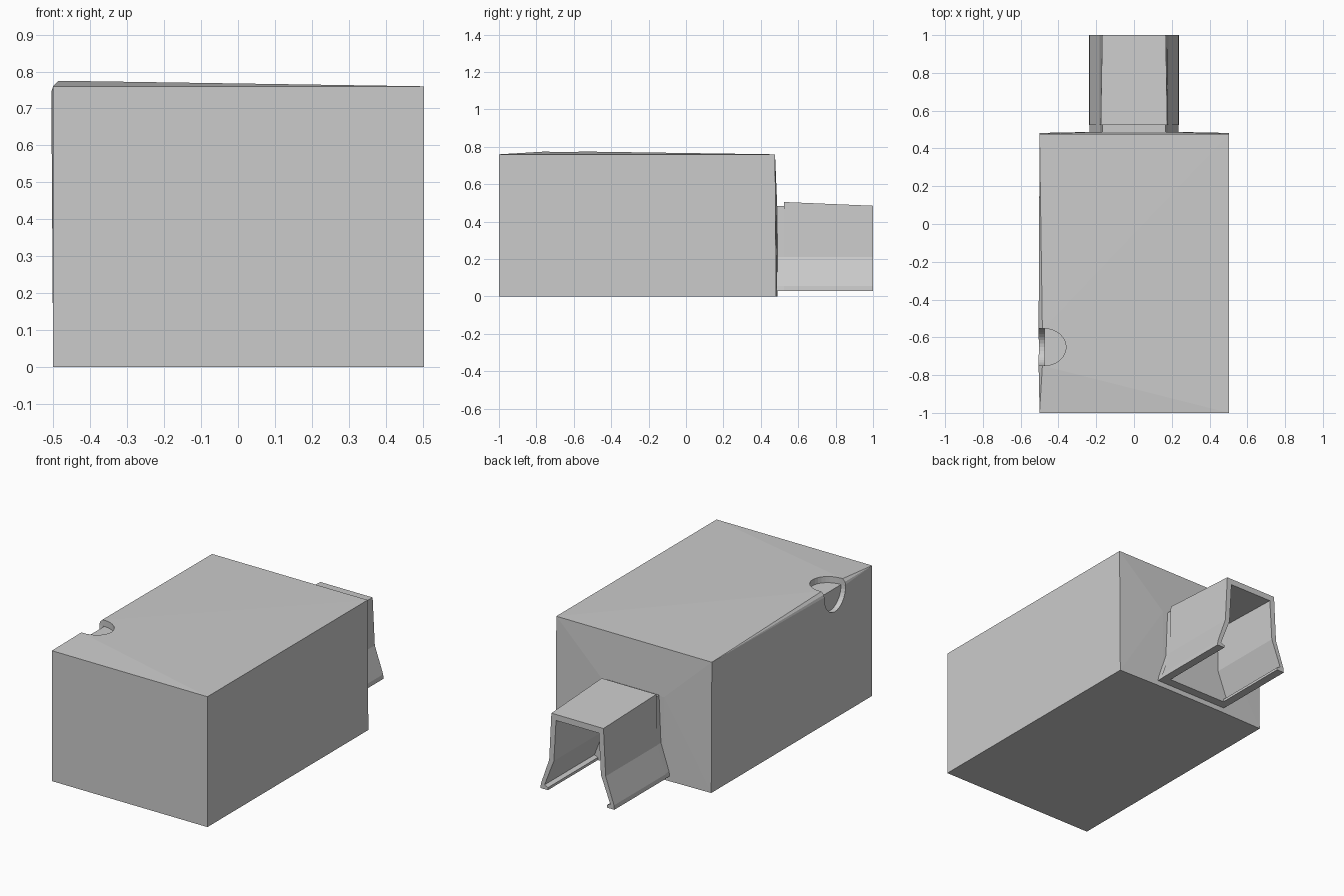
import bpy, bmesh
from math import sin, cos, pi

if "Cube" in bpy.data.objects:
    bpy.data.objects.remove(bpy.data.objects["Cube"])


def add_object(name, bm):
    bmesh.ops.recalc_face_normals(bm, faces=bm.faces[:])
    mesh = bpy.data.meshes.new(name)
    bm.to_mesh(mesh)
    bm.free()
    obj = bpy.data.objects.new(name, mesh)
    bpy.context.collection.objects.link(obj)
    return obj


def loft(name, start, end):
    """Closed prism between two matching outlines of 3D points."""
    bm = bmesh.new()
    a = [bm.verts.new(p) for p in start]
    b = [bm.verts.new(p) for p in end]
    n = len(a)
    bm.faces.new(a)
    bm.faces.new(b)
    for i in range(n):
        j = (i + 1) % n
        bm.faces.new((a[i], a[j], b[j], b[i]))
    return add_object(name, bm)


def mirrored(half):
    return half + [(-x, z) for x, z in reversed(half)]


def section(half, y, dz=0.0, dx=0.0):
    """Symmetric outline at y; points above mid height move by dx, dz."""
    pts = []
    for x, z in mirrored(half):
        high = z > 0.3
        side = 1 if x > 0 else -1
        pts.append((x + side * dx * high, y, z + dz * high))
    return pts


# Box body: slightly bulged at the notch edge and the back wall
bm = bmesh.new()
corners = [(x, y, z) for x in (-0.5, 0.503) for y, z in
           ((-1, 0), (-1, 0.76), (0.482, 0), (0.476, 0.76))]
bulge = [(-0.505, -0.56, 0.745), (-0.505, -0.75, 0.745),
         (-0.485, -0.56, 0.775), (-0.485, -0.75, 0.775)]
back = [(x, 0.488, z) for x in (-0.2, 0.2) for z in (0, 0.48)]
for p in corners + bulge + back:
    bm.verts.new(p)
bmesh.ops.convex_hull(bm, input=bm.verts[:])
body = add_object("box_body", bm)

# Thumb notch: rounded shallow cuts into the top and the left side
steps = 16
arc = [(-0.652 + 0.098 * cos(pi * i / steps), sin(pi * i / steps))
       for i in range(steps + 1)]
top_cut = [(-0.6, -0.554)] + [(-0.475 + 0.115 * s, y) for y, s in arc] + [(-0.6, -0.75)]
side_cut = [(-0.554, 0.9)] + [(y, 0.74 - 0.115 * s) for y, s in arc] + [(-0.75, 0.9)]
cutters = [
    loft("notch_cutter_top", [(x, y, 0.738) for x, y in top_cut],
         [(x, y, 0.95) for x, y in top_cut]),
    loft("notch_cutter_side", [(-0.65, y, z) for y, z in side_cut],
         [(-0.475, y, z) for y, z in side_cut]),
]
bpy.context.view_layer.objects.active = body
for cutter in cutters:
    cutter.hide_render = True
    mod = body.modifiers.new("notch", 'BOOLEAN')
    mod.operation = 'DIFFERENCE'
    mod.solver = 'EXACT'
    mod.object = cutter
    bpy.ops.object.modifier_apply(modifier=mod.name)
    bpy.data.objects.remove(cutter)

# Clip channel: flared legs with inward lips, open at the back and below
outer = [(0.168, 0.485), (0.182, 0.21), (0.236, 0.055), (0.238, 0.03)]
inner = [(0.19, 0.03), (0.19, 0.045), (0.212, 0.055), (0.152, 0.21), (0.138, 0.45)]
shell = outer + inner
# outline runs top outside -> foot -> inside, then mirrors back
loft("clip_channel", section(shell, 0.525, 0.02, 0.008), section(shell, 1.0))

# Clip end wall closes the channel next to the box
wall = [(0.16, 0.48), (0.172, 0.21), (0.222, 0.055), (0.224, 0.03)]
loft("clip_end_wall", section(wall, 0.522), section(wall, 0.54))

# Neck joins the clip to the back of the box
neck = [(0.168, 0.485), (0.18, 0.21), (0.232, 0.055), (0.236, 0.03)]
loft("clip_neck", section(neck, 0.478), section(neck, 0.526))
